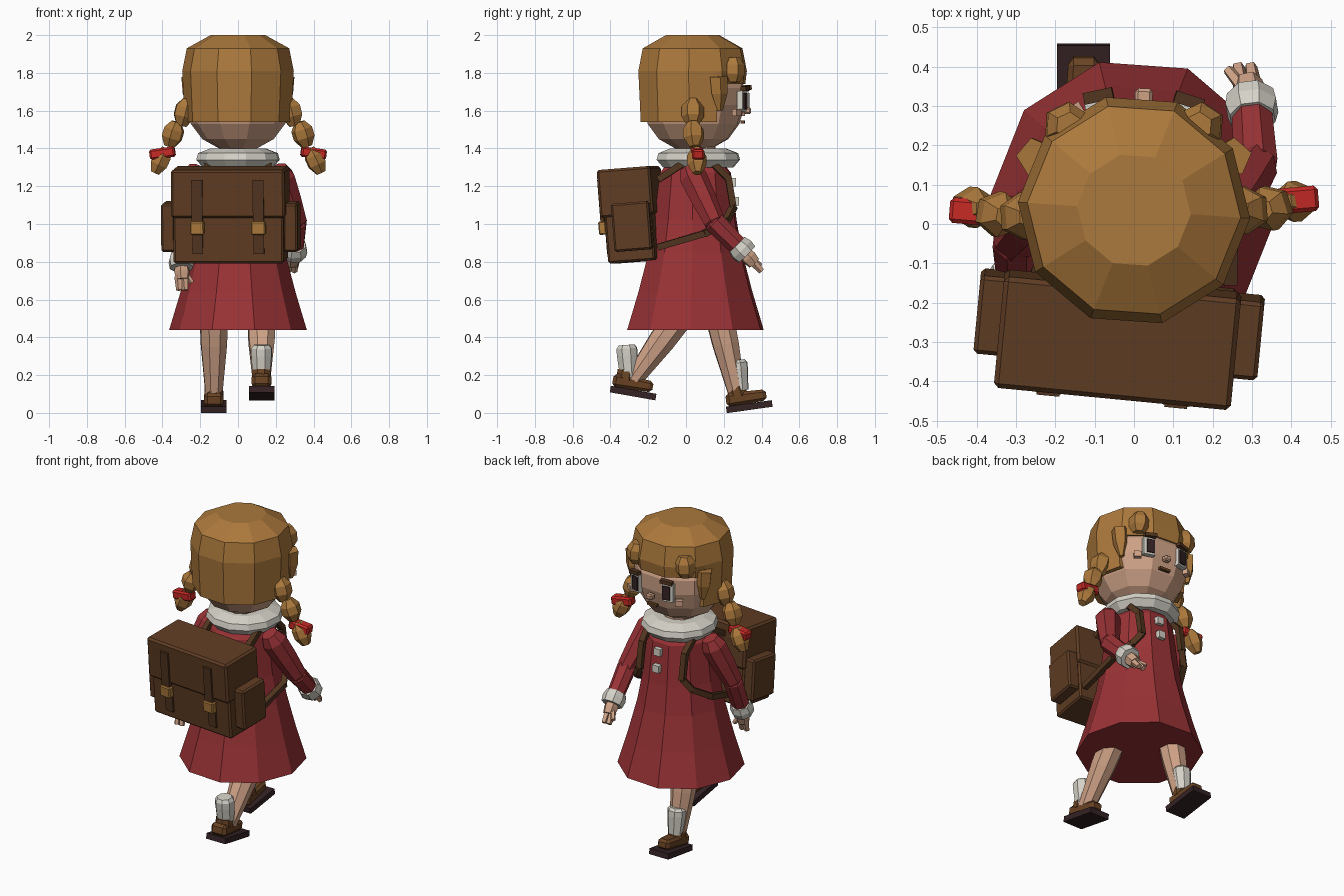
import bpy, bmesh
from math import sin, cos, radians, pi
from mathutils import Vector, Matrix, Euler

cube = bpy.data.objects.get("Cube")
if cube:
    bpy.data.objects.remove(cube, do_unlink=True)


def material(name, *rgb):
    mat = bpy.data.materials.new(name)
    mat.use_nodes = True
    mat.diffuse_color = (*rgb, 1)
    shader = next(n for n in mat.node_tree.nodes if n.type == "BSDF_PRINCIPLED")
    shader.inputs["Base Color"].default_value = (*rgb, 1)
    shader.inputs["Roughness"].default_value = 0.8
    return mat


HAIR = material("golden hair", .41, .19, .045)
SKIN = material("skin", .62, .36, .24)
RED = material("dress red", .32, .032, .036)
WHITE = material("off white", .66, .64, .57)
LEATHER = material("pack leather", .115, .046, .017)
STRAP = material("strap brown", .085, .036, .014)
SHOE = material("shoe brown", .14, .056, .017)
DARK = material("dark sole", .035, .016, .018)
BAND = material("hair band red", .55, .022, .018)
BRASS = material("brass", .42, .2, .045)


def add(name, bm, mat, matrix=Matrix()):
    bmesh.ops.recalc_face_normals(bm, faces=bm.faces)
    mesh = bpy.data.meshes.new(name)
    bm.to_mesh(mesh)
    bm.free()
    mesh.materials.append(mat)
    obj = bpy.data.objects.new(name, mesh)
    obj.matrix_world = matrix
    bpy.context.scene.collection.objects.link(obj)
    return obj


def place(loc, rot=(0, 0, 0)):
    return Matrix.Translation(loc) @ Euler([radians(a) for a in rot]).to_matrix().to_4x4()


def box(name, mat, loc, size, rot=(0, 0, 0), parent=Matrix(), bevel=0):
    bm = bmesh.new()
    bmesh.ops.create_cube(bm, size=1)
    bmesh.ops.scale(bm, vec=size, verts=bm.verts)
    if bevel:
        bmesh.ops.bevel(bm, geom=bm.edges[:], offset=bevel, segments=1, affect="EDGES")
    return add(name, bm, mat, parent @ place(loc, rot))


def lathe(profile, sides=10, turn=-4, stretch=1.0):
    """Closed faceted solid from (radius, height) pairs."""
    bm = bmesh.new()
    rings = []
    for r, z in profile:
        angles = [2 * pi * (i + .5) / sides + pi / 2 + radians(turn) for i in range(sides)]
        rings.append([bm.verts.new((r * cos(a), r * stretch * sin(a), z)) for a in angles])
    for low, high in zip(rings, rings[1:]):
        for i in range(sides):
            j = (i + 1) % sides
            bm.faces.new((low[i], low[j], high[j], high[i]))
    bm.faces.new(rings[0][::-1])
    bm.faces.new(rings[-1])
    return bm


def along(name, mat, start, end, profile, sides=7):
    """Faceted limb; profile pairs are (radius, fraction of the way)."""
    start, end = Vector(start), Vector(end)
    span = end - start
    bm = lathe([(r, t * span.length) for r, t in profile], sides)
    turn = span.to_track_quat("Z", "Y").to_matrix().to_4x4()
    return add(name, bm, mat, Matrix.Translation(start) @ turn)


# Dress, collar and buttons
add("dress", lathe([(.365, .44), (.305, .64), (.25, .85), (.22, 1.02), (.205, 1.15),
                    (.19, 1.27), (.12, 1.36)], stretch=1.02), RED, place((0, .05, 0)))
add("neck", lathe([(.1, 1.3), (.1, 1.46)]), SKIN, place((0, .06, 0)))
add("collar", lathe([(.19, 1.3), (.225, 1.34), (.215, 1.375), (.15, 1.4)], 12),
    WHITE, place((0, .065, 0)))
for z, y in ((1.22, .25), (1.12, .265)):
    box("coat_button", WHITE, (.02, y, z), (.045, .03, .045))

# Head and hair
add("head", lathe([(.1, 1.4), (.19, 1.45), (.25, 1.53), (.28, 1.63), (.28, 1.72), (.22, 1.85)]),
    SKIN, place((0, .04, 0)))
add("hair_crown", lathe([(.287, 1.74), (.296, 1.81), (.272, 1.93), (.145, 2)]),
    HAIR, place((0, .035, 0)))
bm = lathe([(.283, 1.54), (.296, 1.81)])
cut = bmesh.ops.bisect_plane(bm, geom=bm.verts[:] + bm.edges[:] + bm.faces[:],
                             plane_co=(0, .13, 0), plane_no=(0, 1, 0), clear_outer=True)
bmesh.ops.holes_fill(bm, edges=[e for e in bm.edges if e.is_boundary])
add("hair_back", bm, HAIR, place((0, .035, 0)))
for side in (-1, 1):
    along("fringe_curl", HAIR, (side * .175, .25, 1.75), (side * .165, .25, 1.88),
          [(.035, 0), (.06, .3), (.06, .7), (.035, 1)], 6)
    along("temple_lock", HAIR, (side * .25, .17, 1.78), (side * .245, .18, 1.6),
          [(.05, 0), (.045, .5), (.015, 1)], 5)

# Face, turned slightly with the head
face = place((.01, .04, 0), (0, 0, -3))
for side in (-1, 1):
    box("eye_white", WHITE, (side * .115, .262, 1.65), (.07, .03, .11), (0, 0, -side * 15), face)
    box("pupil", DARK, (side * .113, .278, 1.65), (.045, .016, .085), (0, 0, -side * 15), face)
    box("eyebrow", STRAP, (side * .115, .28, 1.72), (.075, .03, .022), (0, side * 6, -side * 15), face)
    box("cheek", SKIN, (side * .175, .238, 1.59), (.045, .03, .035), (0, 0, -side * 35), face)
box("nose", SKIN, (0, .285, 1.6), (.045, .04, .035), parent=face, bevel=.008)
box("mouth", SHOE, (0, .262, 1.54), (.07, .02, .016), parent=face)

# Plaits
for side, word, fwd in ((1, "left", .03), (-1, "right", 0)):
    beads = [(.265, .02, 1.66, .3, .02, 1.52), (.325, .02, 1.54, .365, .03, 1.41),
             (.38, .04, 1.4, .44, .045, 1.27)]
    for (x, y, z, u, v, w), r in zip(beads, (.06, .058, .052)):
        along(word + "_plait_bead", HAIR, (side * x, y + fwd / 2, z), (side * u, v + fwd / 2, w),
              [(r * .5, 0), (r, .3), (r, .65), (r * .5, 1)], 6)
    box(word + "_hair_band", BAND, (side * .4, .03 + fwd, 1.375), (.135, .065, .055),
        (0, side * 8, side * 5), bevel=.01)


# Arms: shoulder, elbow, wrist and fingertip
def arm(word, side, shoulder, elbow, wrist, tip):
    shoulder, elbow, wrist, tip = map(Vector, (shoulder, elbow, wrist, tip))
    fore = (wrist - elbow).normalized()
    along(word + "_upper_sleeve", RED, shoulder, elbow,
          [(.05, -.15), (.075, .05), (.07, .5), (.058, 1), (.03, 1.1)])
    along(word + "_lower_sleeve", RED, elbow, wrist, [(.035, -.15), (.058, 0), (.052, 1)])
    along(word + "_cuff", WHITE, wrist - fore * .03, wrist + fore * .045, [(.06, 0), (.07, .5), (.064, 1)], 8)
    reach = tip - wrist
    along(word + "_palm", SKIN, wrist, wrist + reach * .65, [(.03, 0), (.043, .6), (.036, 1)], 6)
    for shift in (-.02, .012):
        offset = Vector((shift, 0, 0))
        along(word + "_fingers", SKIN, wrist + reach * .55 + offset, tip + offset, [(.023, 0), (.017, 1)], 5)
    inward = Vector((-side * .05, .02, 0))
    along(word + "_thumb", SKIN, wrist + reach * .3, wrist + reach * .75 + inward, [(.02, 0), (.014, 1)], 5)


arm("left", 1, (.225, .03, 1.26), (.31, .15, 1.01), (.3, .29, .87), (.285, .4, .75))
arm("right", -1, (-.225, .05, 1.26), (-.305, -.04, 1.01), (-.3, -.13, .81), (-.29, -.17, .65))


# Legs, socks and shoes
def leg(word, x, hip, ankle, sock, shoe, tilt):
    along(word + "_leg", SKIN, (x, *hip), (x, *ankle), [(.08, 0), (.074, .4), (.048, 1)], 8)
    low, high = sock
    along(word + "_sock", WHITE, (x, *low), (x, *high), [(.048, 0), (.058, .7), (.058, .9), (.045, 1)], 8)
    foot = place((x, *shoe), (tilt, 0, 0))
    box(word + "_sole", DARK, (0, 0, 0), (.135, .245, .035), parent=foot)
    upper = box(word + "_shoe", SHOE, (0, -.01, .05), (.105, .215, .075), parent=foot, bevel=.018)
    for v in upper.data.vertices:
        if v.co.y > .05:
            v.co.x *= .75
            v.co.z *= .8
    along(word + "_shoe_collar", SHOE, foot @ Vector((0, -.05, .06)), foot @ Vector((0, -.055, .115)),
          [(.055, 0), (.05, 1)], 8)


leg("left", .125, (-.02, .53), (-.29, .16), ((-.3, .17), (-.315, .36)), (-.28, .105), -10)
leg("right", -.128, (.17, .54), (.27, .1), ((.285, .12), (.268, .28)), (.335, .033), 8)

# Satchel, tilted and turned as one group
pack = place((-.04, -.28, 1.05), (4.5, 0, -5.5))
box("pack_body", LEATHER, (0, 0, -.02), (.585, .25, .46), parent=pack, bevel=.01)
box("pack_flap", LEATHER, (0, -.005, .12), (.605, .285, .255), parent=pack, bevel=.012)
for side in (-1, 1):
    box("pack_pocket", LEATHER, (side * .325, .02, -.065), (.075, .2, .255), parent=pack, bevel=.01)
    box("pack_strap", STRAP, (side * .163, -.148, .08), (.058, .02, .23), parent=pack)
    box("pack_lower_strap", STRAP, (side * .163, -.128, -.12), (.055, .016, .16), parent=pack)
    box("buckle", BRASS, (side * .163, -.15, -.06), (.075, .04, .07), parent=pack, bevel=.006)

# Shoulder straps as flat segments around each side of the chest
path = [(.16, -.14, 1.24), (.16, 0, 1.33), (.155, .15, 1.315), (.15, .225, 1.24), (.15, .25, 1.09),
        (.195, .215, 1.02), (.25, .1, .95), (.245, -.14, .88)]
for side in (-1, 1):
    for a, b in zip(path, path[1:]):
        a, b = (Vector((side * p[0], p[1], p[2])) for p in (a, b))
        along("shoulder_strap", STRAP, a, b, [(.024, -.05), (.024, 1.05)], 4)
